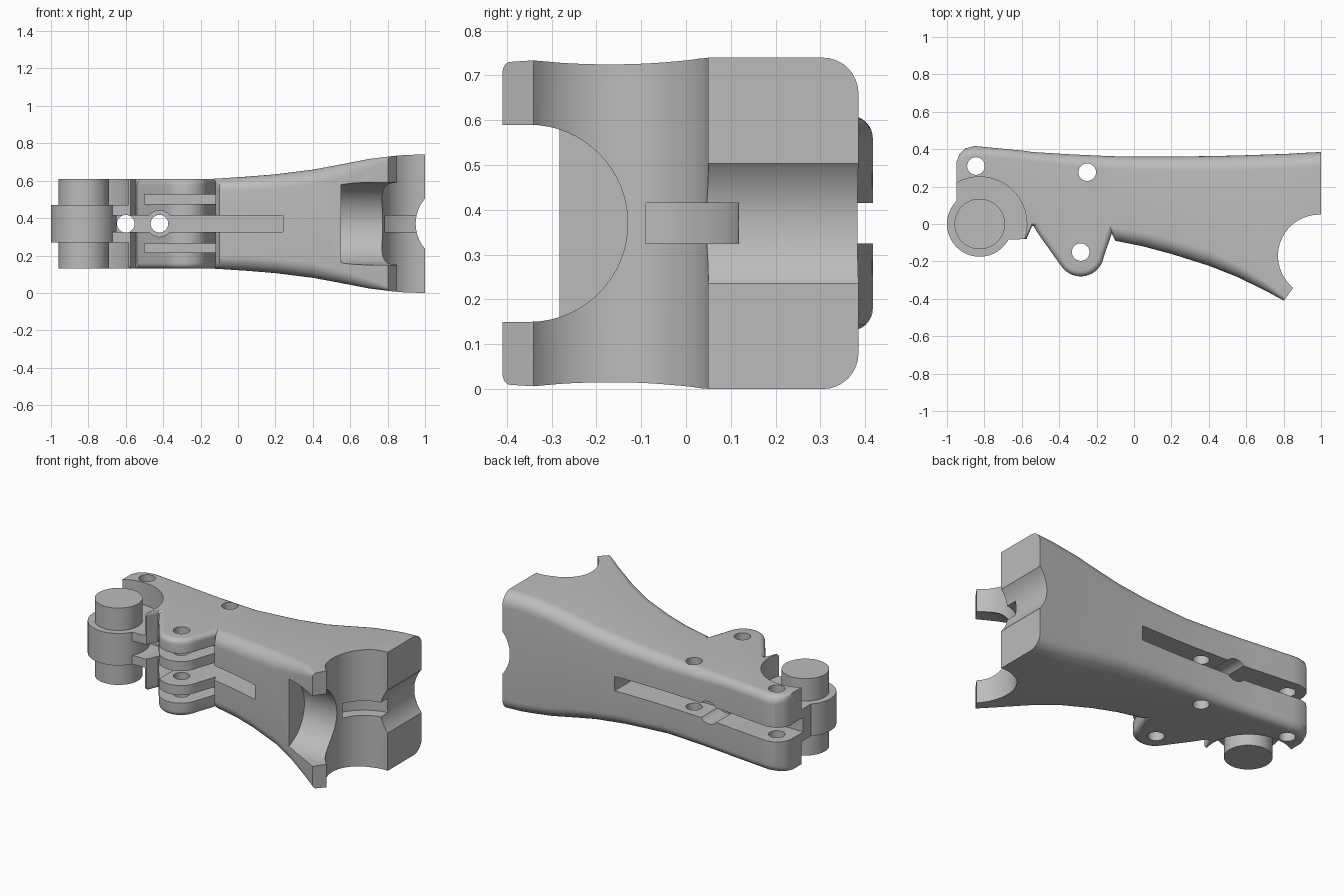
import bpy, bmesh, math
from mathutils import Matrix, Vector

cube = bpy.data.objects.get("Cube")
if cube:
    bpy.data.objects.remove(cube, do_unlink=True)

MID = 0.37  # height of the symmetry plane

grey = bpy.data.materials.new("plain grey")
grey.use_nodes = True
grey.diffuse_color = (0.5, 0.5, 0.5, 1)
for node in grey.node_tree.nodes:
    if node.type == 'BSDF_PRINCIPLED':
        node.inputs["Base Color"].default_value = (0.5, 0.5, 0.5, 1)


def make(name, bm):
    bmesh.ops.recalc_face_normals(bm, faces=bm.faces)
    me = bpy.data.meshes.new(name)
    bm.to_mesh(me)
    bm.free()
    me.materials.append(grey)
    ob = bpy.data.objects.new(name, me)
    bpy.context.collection.objects.link(ob)
    return ob


def box(name, x, y, z):
    bm = bmesh.new()
    bmesh.ops.create_cube(bm, size=1)
    for v in bm.verts:
        v.co = [(r[0] + r[1]) / 2 + c * (r[1] - r[0]) for r, c in zip((x, y, z), v.co)]
    return make(name, bm)


def rod(name, start, end, r, n=48):
    """Cylinder between two points."""
    a, b = Vector(start), Vector(end)
    turn = (b - a).to_track_quat('Z', 'Y').to_matrix().to_4x4()
    bm = bmesh.new()
    bmesh.ops.create_cone(bm, cap_ends=True, segments=n, radius1=r, radius2=r,
                          depth=(b - a).length,
                          matrix=Matrix.Translation((a + b) / 2) @ turn)
    return make(name, bm)


def upright(name, x, y, r, z0=-1, z1=2, n=48):
    return rod(name, (x, y, z0), (x, y, z1), r, n)


def prism(name, outline, z0, z1, round_edge=0):
    bm = bmesh.new()
    face = bm.faces.new([bm.verts.new((x, y, z0)) for x, y in outline])
    top = bmesh.ops.extrude_face_region(bm, geom=[face])["geom"]
    bmesh.ops.translate(bm, vec=(0, 0, z1 - z0),
                        verts=[v for v in top if isinstance(v, bmesh.types.BMVert)])
    if round_edge:
        rims = [e for e in bm.edges if abs(e.verts[0].co.z - e.verts[1].co.z) < 1e-5]
        bmesh.ops.bevel(bm, geom=rims, offset=round_edge, segments=5, profile=0.5,
                        affect='EDGES', clamp_overlap=True)
    return make(name, bm)


def combine(target, tool, op='DIFFERENCE'):
    mod = target.modifiers.new("combine", 'BOOLEAN')
    mod.operation, mod.object, mod.solver = op, tool, 'EXACT'
    bpy.context.view_layer.objects.active = target
    bpy.ops.object.modifier_apply(modifier=mod.name)
    bpy.data.objects.remove(tool, do_unlink=True)


def section(x, front, back, half, rf, rb):
    """Rounded rectangle across the body at x."""
    pts = []
    for sy, sz, r, start in ((1, 1, rb, 0), (-1, 1, rf, 90), (-1, -1, rf, 180), (1, -1, rb, 270)):
        cy = back - r if sy > 0 else front + r
        for i in range(9):
            a = math.radians(start + 90 * i / 8)
            pts.append((x, cy + r * math.cos(a), MID + sz * (half - r) + r * math.sin(a)))
    return pts


# Lofted body: x, front y, back y, half height, front and back edge radius
stations = [
    (-.95, .10, .33, .24, .02, .03), (-.935, -.04, .37, .24, .02, .04),
    (-.90, -.09, .405, .24, .02, .05), (-.85, -.09, .417, .24, .02, .05),
    (-.80, -.09, .412, .24, .02, .05), (-.575, -.08, .39, .24, .02, .05),
    (-.545, -.01, .385, .24, .02, .05), (-.35, 0, .373, .24, .02, .06),
    (-.135, -.02, .363, .24, .02, .065), (-.10, -.09, .362, .242, .07, .07),
    (.05, -.12, .36, .252, .08, .07), (.2, -.16, .36, .264, .08, .075),
    (.4, -.223, .363, .289, .08, .08), (.55, -.282, .366, .317, .07, .08),
    (.7, -.355, .371, .346, .05, .08), (.82, -.42, .375, .361, .02, .08),
    (.9, -.46, .38, .368, .02, .08), (1.0, -.5, .385, .37, .02, .08)]
bm = bmesh.new()
rings = [[bm.verts.new(p) for p in section(*s)] for s in stations]
for a, b in zip(rings, rings[1:]):
    for i in range(len(a)):
        j = (i + 1) % len(a)
        bm.faces.new((a[i], a[j], b[j], b[i]))
bm.faces.new(rings[0])
bm.faces.new(rings[-1])
body = make("bracket_body", bm)

# Front lug with rounded nose
nose = []
for i in range(17):
    a = math.radians(215 + 135 * i / 16)
    nose.append((-.285 + .125 * math.cos(a), -.155 + .125 * math.sin(a)))
lug = prism("front_lug", [(-.545, .1), (-.545, 0), (-.5, -.07)] + nose + [(-.105, -.01), (-.105, .1)],
            MID - .24, MID + .24, .03)
combine(body, lug, 'UNION')

# Round seat at the wide end, with its angled lip and inner groove
combine(body, upright("seat_cut", .99, -.17, .22, n=64))
combine(body, prism("lip_cut", [(.80, -.412), (.855, -.335), (1.2, -.2), (1.2, -.9), (.8, -.9)], -1, 2))
ring = [(.99 + .29 * math.cos(math.radians(a)), -.17 + .29 * math.sin(math.radians(a)))
        for a in range(16, 165, 4)]
combine(body, prism("groove_cut", ring, .325, .415))
combine(body, rod("end_scoop_cut", (1.155, -1, MID), (1.155, 1, MID), .205, 64))

# Front pocket leading into the seat
combine(body, rod("pocket_cut", (.55, -.35, MID), (1.2, -.35, MID), .22, 64))
combine(body, box("pocket_mouth_cut", (.55, 1.2), (-.9, -.35), (MID - .22, MID + .22)))

# Long slots front and back, leaving a central web
combine(body, box("front_slot_cut", (-1.2, .24), (-1, .10), (.325, .415)))
combine(body, box("back_slot_cut", (-1.2, .24), (.20, 1), (.325, .415)))

# Side gaps between the lug plates
for z0, z1 in ((.475, .525), (.215, .265)):
    combine(body, box("lug_gap_cut", (-.5, -.12), (-1, .02), (z0, z1)))

# Stepped bore and hole through the web
combine(body, rod("front_bore_cut", (-.42, -1, MID), (-.42, .10, MID), .07))
combine(body, rod("back_bore_cut", (-.42, .20, MID), (-.42, 1, MID), .07))
for x in (-.42, -.6):
    combine(body, rod("web_hole_cut", (x, -1, MID), (x, 1, MID), .047))

# Pin holes
for x, y in ((-.845, .31), (-.25, .277), (-.285, -.15)):
    combine(body, upright("pin_hole_cut", x, y, .047))

# Clearance recess above and below the hinge knuckle
for z0, z1 in ((.47, 1), (-.5, .27)):
    combine(body, upright("knuckle_recess_cut", -.825, 0, .252, z0, z1, 64))

# Hinge knuckle and its pin
knuckle = upright("hinge_knuckle", -.825, 0, .175, .27, .47, 64)
pin = upright("hinge_pin", -.825, 0, .135, MID - .24, MID + .24, 64)

bpy.ops.object.select_all(action='DESELECT')
for ob in (body, knuckle, pin):
    ob.select_set(True)
bpy.context.view_layer.objects.active = body
bpy.ops.object.shade_smooth_by_angle(angle=math.radians(30))
